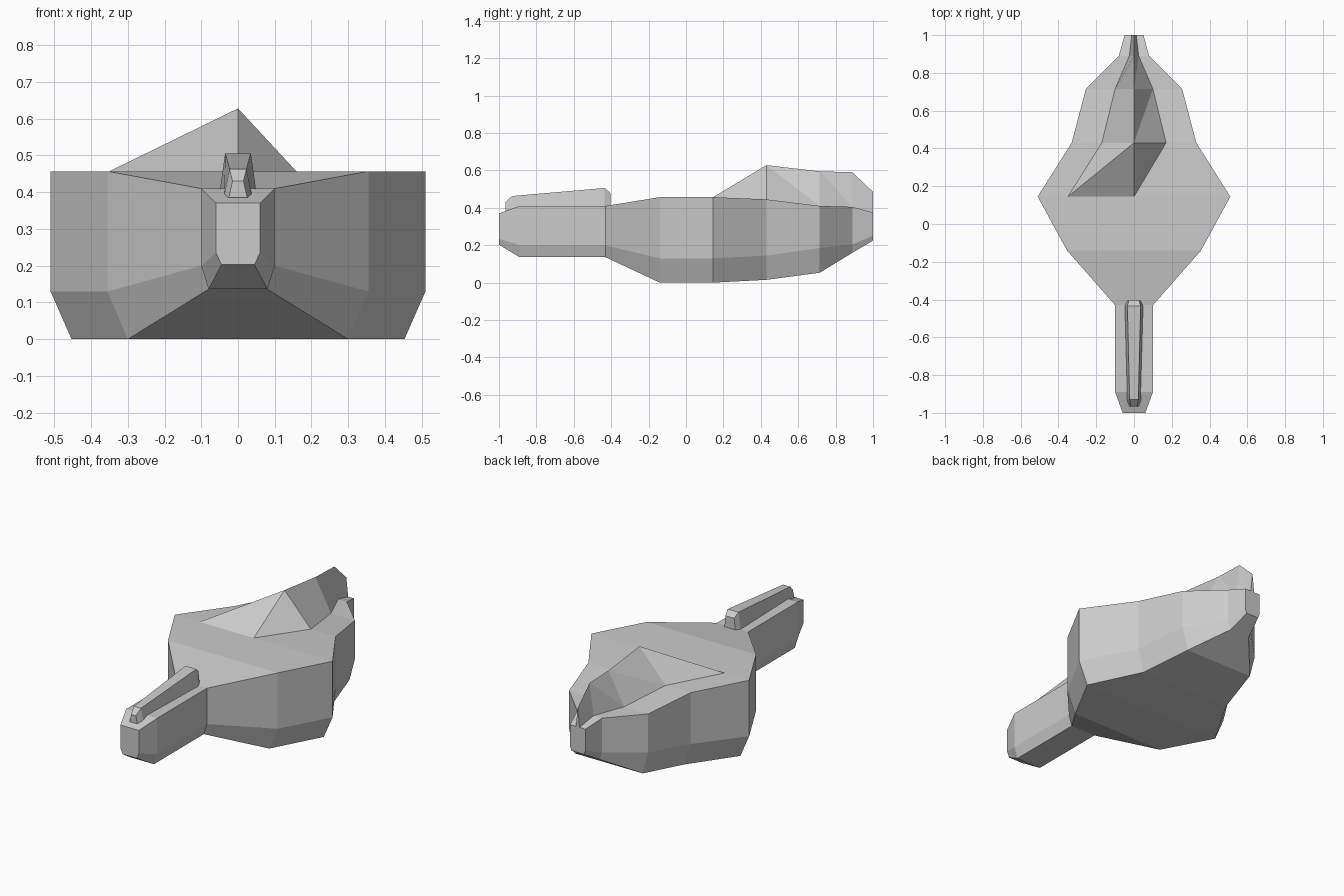
import bpy, bmesh

if "Cube" in bpy.data.objects:
    bpy.data.objects.remove(bpy.data.objects["Cube"])


def loft(name, rings, split=()):
    """Skin closed rings of points; panels listed in split become two triangles."""
    bm = bmesh.new()
    loops = [[bm.verts.new(p) for p in ring] for ring in rings]
    n = len(loops[0])
    for a, b in zip(loops, loops[1:]):
        for j in range(n):
            k = (j + 1) % n
            if j in split:
                bm.faces.new((a[j], a[k], b[k]))
                bm.faces.new((a[j], b[k], b[j]))
            else:
                bm.faces.new((a[j], a[k], b[k], b[j]))
    bm.faces.new(loops[0])
    bm.faces.new(loops[-1])
    bmesh.ops.recalc_face_normals(bm, faces=bm.faces)
    mesh = bpy.data.meshes.new(name)
    bm.to_mesh(mesh)
    bm.free()
    obj = bpy.data.objects.new(name, mesh)
    bpy.context.collection.objects.link(obj)
    return obj


def hull_ring(y, ridge_z, ridge_x, side_x, deck_z, chine_z, keel_x, keel_z):
    half = [(ridge_x, deck_z), (side_x, deck_z), (side_x, chine_z), (keel_x, keel_z)]
    ring = [(0, ridge_z)] + half + [(-x, z) for x, z in reversed(half)]
    return [(x, y, z) for x, z in ring]


# Hull with rear deck ridge: y, ridge z, ridge x, side x, deck z, chine z, keel x, keel z
hull = [
    (-1.00, .37, .03, .06, .37, .235, .045, .203),
    (-.89, .41, .05, .10, .41, .20, .08, .136),
    (-.43, .41, .05, .10, .41, .20, .08, .136),
    (-.14, .457, .24, .355, .457, .13, .30, 0),
    (.145, .457, .35, .51, .457, .13, .453, 0),
    (.43, .628, .17, .33, .445, .145, .29, .015),
    (.715, .595, .10, .255, .41, .185, .22, .053),
    (.89, .59, .025, .08, .405, .205, .065, .16),
    (1.00, .485, .012, .05, .375, .25, .04, .225),
]
loft("hull", [hull_ring(*s) for s in hull], split=(0, 8))

# Tapered rail on the nose: y, top x, top z, base x, base z
rail = [
    (-.965, .015, .43, .025, .385),
    (-.93, .023, .463, .037, .395),
    (-.435, .035, .506, .05, .40),
    (-.405, .028, .48, .036, .40),
]
loft("nose_rail", [[(tx, y, tz), (bx, y, bz), (-bx, y, bz), (-tx, y, tz)]
                   for y, tx, tz, bx, bz in rail])
